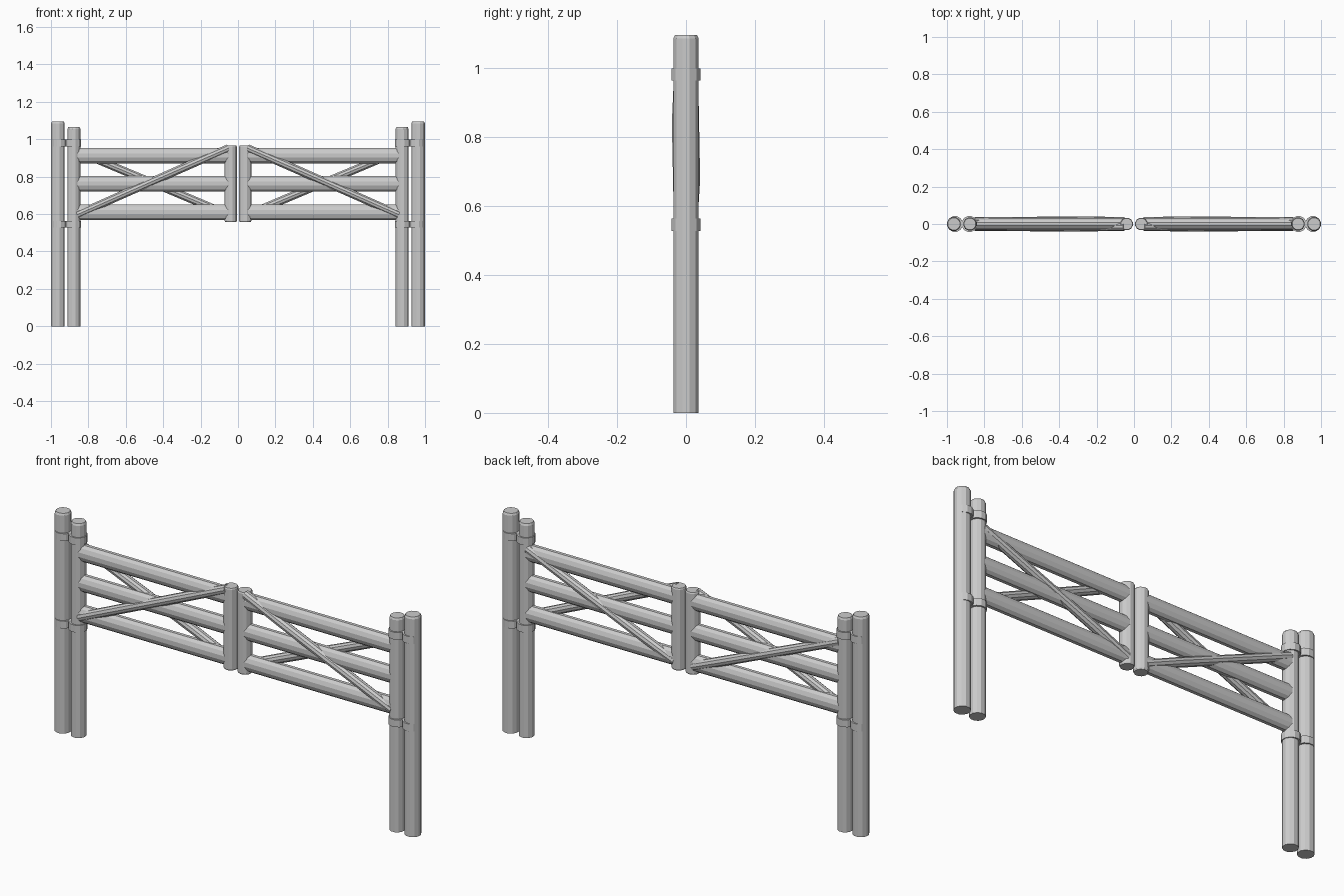
import bpy, bmesh, math
from mathutils import Vector

if "Cube" in bpy.data.objects:
    bpy.data.objects.remove(bpy.data.objects["Cube"])

def rod(name, stations, sides=12, depth=1.0):
    """Faceted log through (x, y, z, radius) stations; depth scales it along y."""
    bm = bmesh.new()
    pts = [Vector(s[:3]) for s in stations]
    axis = (pts[-1] - pts[0]).normalized()
    v = Vector((0, 1, 0))
    u = v.cross(axis).normalized()
    rings = []
    for p, s in zip(pts, stations):
        ring = []
        for i in range(sides):
            a = 2 * math.pi * (i + 0.5) / sides
            ring.append(bm.verts.new(p + s[3] * (u * math.cos(a) + v * depth * math.sin(a))))
        rings.append(ring)
    for a, b in zip(rings, rings[1:]):
        for i in range(sides):
            j = (i + 1) % sides
            bm.faces.new((a[i], a[j], b[j], b[i]))
    bm.faces.new(rings[0][::-1])
    bm.faces.new(rings[-1])
    bmesh.ops.recalc_face_normals(bm, faces=bm.faces)
    me = bpy.data.meshes.new(name)
    bm.to_mesh(me)
    bm.free()
    ob = bpy.data.objects.new(name, me)
    bpy.context.collection.objects.link(ob)
    return ob

def post(name, x, r, z0, z1):
    # upright with a small chamfer at the top
    rod(name, [(x, 0, z0, r), (x, 0, z1 - 0.01, r), (x, 0, z1, r * 0.88)])

for side, s in (("left", -1), ("right", 1)):
    # ground posts and gate stiles
    post(side + "_outer_post", s * 0.963, 0.038, 0, 1.094)
    post(side + "_inner_post", s * 0.877, 0.036, 0, 1.065)
    rod(side + "_centre_stile", [(s * 0.039, 0, 0.558, 0.031), (s * 0.039, 0, 0.564, 0.034),
                                 (s * 0.039, 0, 0.961, 0.034), (s * 0.039, 0, 0.967, 0.031)])

    # hinge collars tying the post pairs together
    for label, z in (("lower", 0.545), ("upper", 0.98)):
        for which, x in (("outer", 0.957), ("inner", 0.880)):
            rod(f"{side}_{label}_{which}_collar",
                [(s * x, 0, z - 0.018, 0.043), (s * x, 0, z + 0.018, 0.043)])

    # three horizontal rails
    for label, z in (("bottom", 0.61), ("middle", 0.763), ("top", 0.913)):
        rod(f"{side}_{label}_rail", [(s * 0.87, 0.001, z, 0.043), (s * 0.045, 0.001, z, 0.043)],
            depth=0.74)

    # diagonal braces, one on each face, slightly bowed outward
    rod(side + "_front_brace", [(s * 0.86, -0.014, 0.597, 0.022), (s * 0.31, -0.018, 0.84, 0.023),
                                (s * 0.05, -0.014, 0.953, 0.022)], sides=10)
    rod(side + "_back_brace", [(s * 0.86, 0.014, 0.936, 0.022), (s * 0.24, 0.018, 0.676, 0.023),
                               (s * 0.05, 0.014, 0.596, 0.022)], sides=10)
